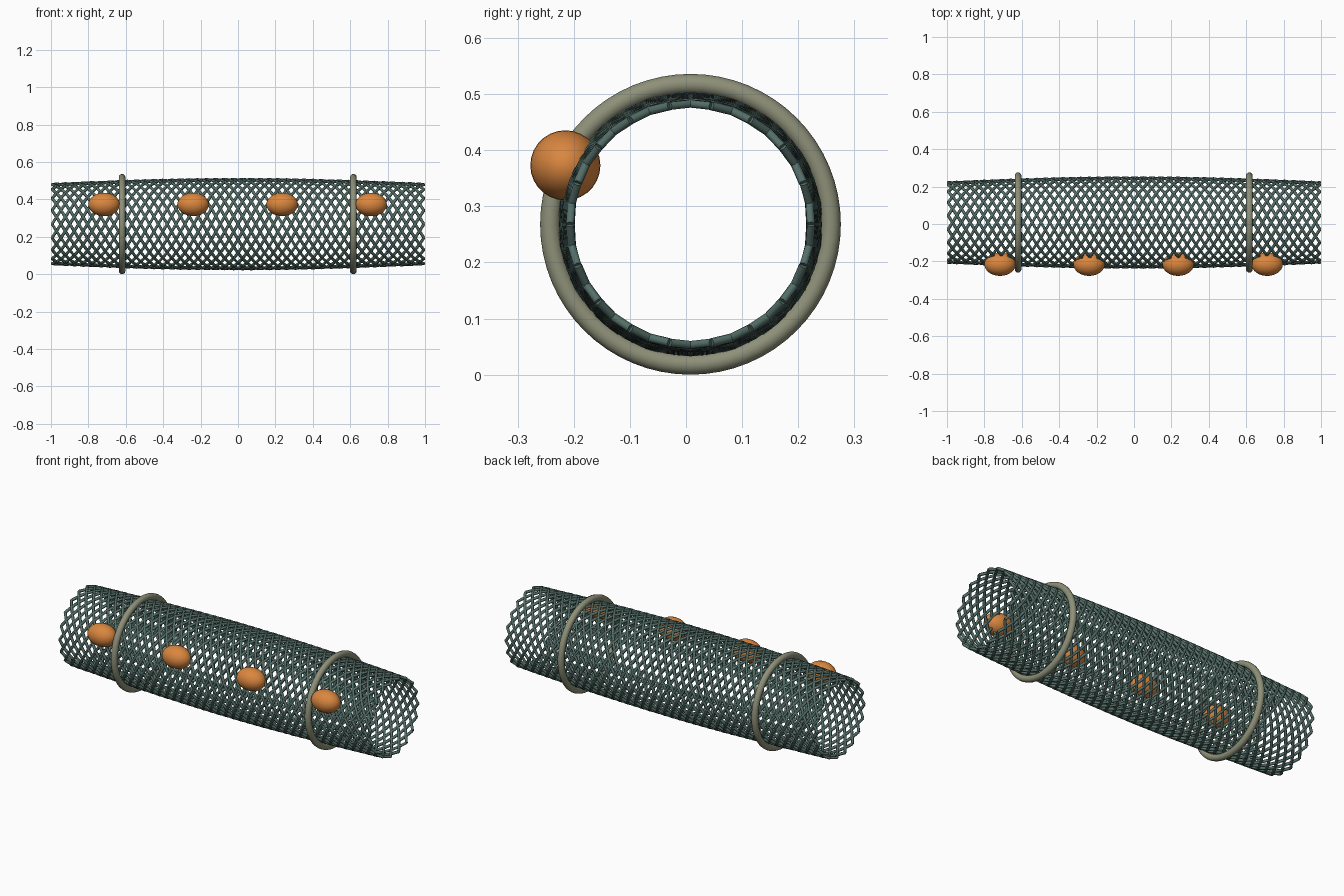
import bpy
from math import pi, sin, cos

if "Cube" in bpy.data.objects:
    bpy.data.objects.remove(bpy.data.objects["Cube"])

CY, CZ = 0.008, 0.268      # tube axis
CELLS, STEPS = 18, 84      # diamonds around, half-diamonds along
HALF = 0.994


def material(name, rgb):
    m = bpy.data.materials.new(name)
    m.diffuse_color = (*rgb, 1)
    m.use_nodes = True
    m.node_tree.nodes["Principled BSDF"].inputs["Base Color"].default_value = m.diffuse_color
    return m


net_mat = material("net_green", (0.09, 0.16, 0.14))
ring_mat = material("ring_olive", (0.27, 0.28, 0.19))
float_mat = material("float_orange", (0.70, 0.24, 0.05))


def finish(ob, name, mat, smooth=True):
    ob.name = name
    ob.data.materials.append(mat)
    if smooth:
        for p in ob.data.polygons:
            p.use_smooth = True


def radius(x):
    return 0.214 + 0.026 * cos(pi * x / 2)


# Diamond netting: two sets of opposed helical strands on a bulging tube
curve = bpy.data.curves.new("net_tube", 'CURVE')
curve.dimensions = '3D'
curve.bevel_depth = 0.008
curve.bevel_resolution = 1
curve.use_fill_caps = True
for direction in (1, -1):
    for i in range(CELLS):
        spline = curve.splines.new('POLY')
        spline.points.add(STEPS)
        for k, pt in enumerate(spline.points):
            x = -HALF + 2 * HALF * k / STEPS
            a = 2 * pi * i / CELLS + direction * pi * k / CELLS
            r = radius(x)
            pt.co = (x, CY + r * cos(a), CZ + r * sin(a), 1)
net = bpy.data.objects.new("net_tube", curve)
bpy.context.collection.objects.link(net)
bpy.context.view_layer.objects.active = net
net.select_set(True)
bpy.ops.object.convert(target='MESH')
finish(bpy.context.object, "net_tube", net_mat)

# Hoops around the net
for side, x in (("left", -0.62), ("right", 0.617)):
    bpy.ops.mesh.primitive_torus_add(
        major_radius=0.25, minor_radius=0.018, major_segments=64,
        minor_segments=14, location=(x, CY, CZ), rotation=(0, pi / 2, 0))
    finish(bpy.context.object, "hoop_" + side, ring_mat)

# Row of oval floats along the upper front
for i in range(4):
    bpy.ops.mesh.primitive_uv_sphere_add(
        segments=28, ring_count=16, radius=1,
        location=(-0.716 + 0.476 * i, -0.215, 0.373), rotation=(0, pi / 2, 0))
    ob = bpy.context.object
    ob.scale = (0.0625, 0.0625, 0.084)
    finish(ob, f"float_{i + 1}", float_mat)
